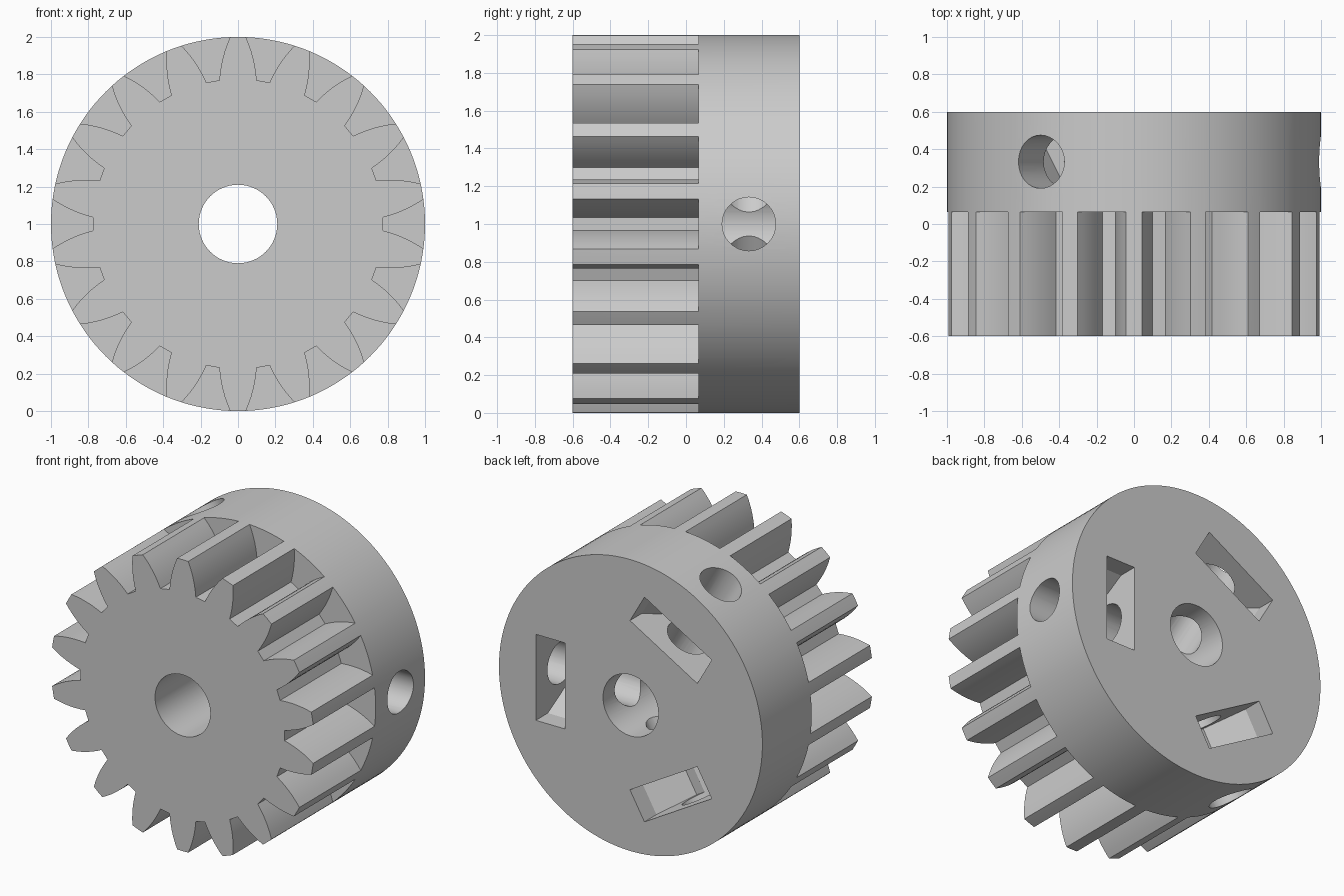
import bpy, bmesh, math

if "Cube" in bpy.data.objects:
    bpy.data.objects.remove(bpy.data.objects["Cube"])

TEETH = 18
ROOT_R, TIP_R = 0.775, 1.0
FRONT, STEP, BACK = -0.6, 0.065, 0.6

grey = bpy.data.materials.new("plain grey")
grey.diffuse_color = (0.6, 0.6, 0.6, 1)
grey.use_nodes = True
grey.node_tree.nodes["Principled BSDF"].inputs["Base Color"].default_value = grey.diffuse_color


def polar(r, a, y):
    return (r * math.cos(a), y, 1 + r * math.sin(a))


def half_angle(r):
    # Tooth half thickness (radians), bulging slightly like an involute
    u = (r - ROOT_R) / (TIP_R - ROOT_R)
    return 0.129 + (0.042 - 0.129) * u + 0.028 * u * (1 - u)


def finish(bm, name):
    bmesh.ops.recalc_face_normals(bm, faces=bm.faces)
    me = bpy.data.meshes.new(name)
    bm.to_mesh(me)
    bm.free()
    me.materials.append(grey)
    ob = bpy.data.objects.new(name, me)
    bpy.context.collection.objects.link(ob)
    return ob


def prism(name, a, b):
    # Solid between two matching rings of points
    bm = bmesh.new()
    va = [bm.verts.new(p) for p in a]
    vb = [bm.verts.new(p) for p in b]
    bm.faces.new(va)
    bm.faces.new(vb)
    for i in range(len(va)):
        j = (i + 1) % len(va)
        bm.faces.new((va[i], va[j], vb[j], vb[i]))
    return finish(bm, name)


# Pinion body: toothed front part flowing into a plain round hub
bm = bmesh.new()
pitch = 2 * math.pi / TEETH
radii = [ROOT_R + (TIP_R - ROOT_R) * i / 6 for i in range(7)]
front, step, hub, gaps = [], [], [], []
for k in range(TEETH):
    c = math.pi / 2 + k * pitch
    pts = [(r, c - half_angle(r)) for r in radii]
    pts += [(TIP_R, c)]
    pts += [(r, c + half_angle(r)) for r in reversed(radii)]
    front += [bm.verts.new(polar(r, a, FRONT)) for r, a in pts]
    row = [bm.verts.new(polar(r, a, STEP)) for r, a in pts]
    step.append(row)
    t = half_angle(TIP_R)
    gaps.append([bm.verts.new(polar(TIP_R, c + t + (pitch - 2 * t) * i / 6, STEP))
                 for i in range(1, 6)])
flat = [v for row in step for v in row]
n = len(flat)
bm.faces.new(front)
for i in range(n):
    j = (i + 1) % n
    bm.faces.new((front[i], front[j], flat[j], flat[i]))
for k in range(TEETH):
    row, nxt = step[k], step[(k + 1) % TEETH]
    hub += row[6:9] + gaps[k]
    # Shoulder face closing each tooth gap
    bm.faces.new(row[8:] + nxt[:7] + gaps[k][::-1])
rear = [bm.verts.new((v.co.x, BACK, v.co.z)) for v in hub]
for i in range(len(hub)):
    j = (i + 1) % len(hub)
    bm.faces.new((hub[i], hub[j], rear[j], rear[i]))
bm.faces.new(rear)
gear = finish(bm, "pinion_gear")

# Shaft bore
ring = [2 * math.pi * i / 64 for i in range(64)]
cutters = [prism("bore_cutter", [polar(0.21, a, -0.8) for a in ring],
                 [polar(0.21, a, 0.8) for a in ring])]

# Three radial screw holes, each with a nut slot open to the back
nut = [(-0.295, 0.7), (0.295, 0.7), (0.295, 0.47),
       (0.148, 0.215), (-0.148, 0.215), (-0.295, 0.47)]
screw = [(0.142 * math.cos(a), 0.333 + 0.142 * math.sin(a)) for a in ring[::2]]
for k in range(3):
    d = 2 * math.pi * k / 3

    def place(r, t, y):
        return (r * math.cos(d) - t * math.sin(d), y,
                1 + r * math.sin(d) + t * math.cos(d))

    for name, shape, r0, r1 in (("screw_cutter", screw, 0.05, 1.2),
                                ("nut_cutter", nut, 0.5, 0.72)):
        cutters.append(prism(name, [place(r0, t, y) for t, y in shape],
                             [place(r1, t, y) for t, y in shape]))

bpy.context.view_layer.objects.active = gear
for cutter in cutters:
    mod = gear.modifiers.new(cutter.name, 'BOOLEAN')
    mod.operation = 'DIFFERENCE'
    mod.solver = 'EXACT'
    mod.object = cutter
    bpy.ops.object.modifier_apply(modifier=mod.name)
    bpy.data.objects.remove(cutter)

# Smooth curved walls, crisp edges
bpy.ops.object.select_all(action='DESELECT')
gear.select_set(True)
bpy.ops.object.shade_smooth_by_angle(angle=math.radians(25))
